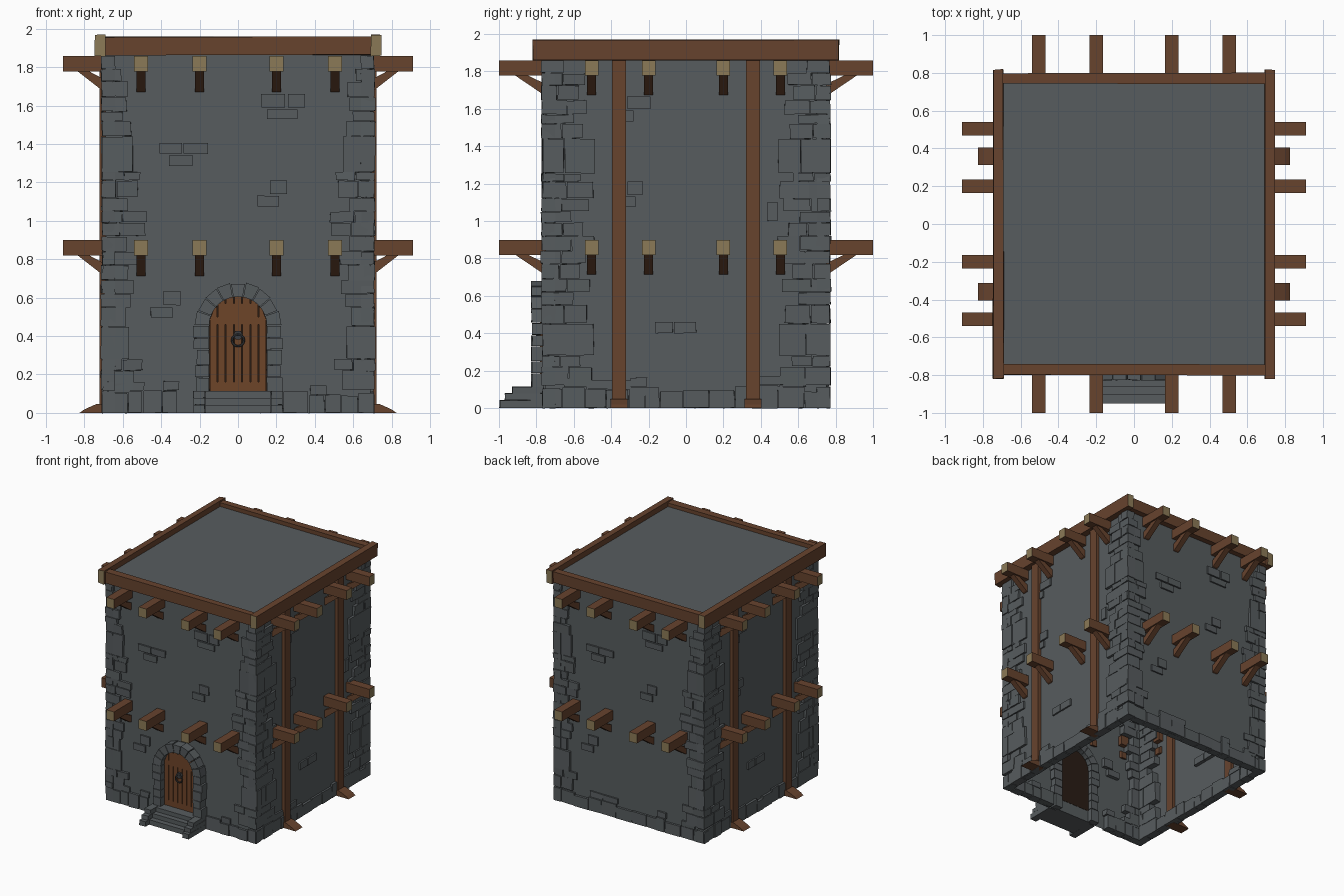
import bpy, bmesh, math, random
from mathutils import Matrix, Vector

if "Cube" in bpy.data.objects:
    bpy.data.objects.remove(bpy.data.objects["Cube"])

random.seed(4)
HX, HY = 0.69, 0.75          # half sizes of the wall shell


def material(name, rgb):
    m = bpy.data.materials.new(name)
    m.diffuse_color = (*rgb, 1)
    m.use_nodes = True
    m.node_tree.nodes["Principled BSDF"].inputs["Base Color"].default_value = m.diffuse_color
    return m


STONE = material("grey stone", (0.095, 0.107, 0.113))
WOOD = material("brown timber", (0.135, 0.056, 0.027))
CUT = material("pale cut wood", (0.26, 0.195, 0.095))
DOOR = material("door wood", (0.155, 0.058, 0.022))
DARK = material("dark gap", (0.022, 0.012, 0.007))
IRON = material("dark iron", (0.045, 0.047, 0.05))


def finish(bm, name, *mats):
    bmesh.ops.recalc_face_normals(bm, faces=bm.faces)
    me = bpy.data.meshes.new(name)
    bm.to_mesh(me)
    bm.free()
    for m in mats:
        me.materials.append(m)
    ob = bpy.data.objects.new(name, me)
    bpy.context.collection.objects.link(ob)
    return ob


def prism(bm, pts, vec, M=Matrix(), jit=0.0):
    """Extrude a polygon along vec, then place it with M."""
    vec = Vector(vec)
    wob = lambda: Vector([random.uniform(-jit, jit) for _ in range(3)])
    a = [bm.verts.new(M @ (Vector(p) + wob())) for p in pts]
    b = [bm.verts.new(M @ (Vector(p) + vec + wob())) for p in pts]
    n = len(pts)
    faces = [bm.faces.new(a), bm.faces.new(b[::-1])]
    faces += [bm.faces.new((a[i], a[(i + 1) % n], b[(i + 1) % n], b[i])) for i in range(n)]
    return faces


def box(bm, x, y, z, M=Matrix(), jit=0.0):
    return prism(bm, [(x[0], y[0], z[0]), (x[1], y[0], z[0]), (x[1], y[0], z[1]), (x[0], y[0], z[1])],
                 (0, y[1] - y[0], 0), M, jit)


# four wall frames: local -y points out of the wall, x runs along it
WALLS = [("front", 0, HY, HX), ("right", 90, HX, HY), ("back", 180, HY, HX), ("left", 270, HX, HY)]

# wall shell, open below
bm = bmesh.new()
fs = box(bm, (-HX, HX), (-HY, HY), (0, 1.925))
bmesh.ops.delete(bm, geom=[f for f in fs if max(v.co.z for v in f.verts) < 0.01], context='FACES_ONLY')
finish(bm, "wall_shell", STONE)

# heights of the corner courses with their widths on the front/back and on the sides
LEVELS = [0.12, .22, .28, .45, .55, .62, .69, .77, .84, .92, .99, 1.05, 1.12, 1.21, 1.255, 1.44,
          1.52, 1.57, 1.645, 1.725, 1.79, 1.86]
W_FRONT = [.17, .21, .15, .12, .15, .17, .14, .18, .13, .22, .23, .13, .19, .20, .16, .15, .11,
           .13, .14, .10, .06]
W_SIDE = [.27, .20, .27, .24, .17, .26, .20, .24, .28, .22, .16, .25, .27, .20, .28, .22, .17,
          .24, .20, .23, .12]
# loose stones: along, width, bottom, top
F_LOOSE = [(.12, .125, 1.59, 1.66), (.26, .09, 1.59, 1.66), (.15, .16, 1.53, 1.58),
           (-.41, .12, 1.35, 1.405), (-.285, .13, 1.35, 1.405), (-.36, .125, 1.285, 1.34),
           (.165, .09, 1.14, 1.21), (.10, .115, 1.075, 1.13), (-.39, .09, .56, .635),
           (-.455, .115, .495, .55)]
S_LOOSE = [(-.315, .125, 1.60, 1.665), (-.33, .05, 1.53, 1.59), (-.315, .085, 1.14, 1.21),
           (-.33, .06, 1.075, 1.13), (-.165, .095, .40, .46), (-.065, .12, .40, .46),
           (.435, .055, 1.0, 1.1)]

for name, ang, D, half in WALLS:
    M = Matrix.Rotation(math.radians(ang), 4, 'Z')
    front = name in ("front", "back")

    # corner stones
    bm = bmesh.new()
    for s in (-1, 1):
        for i, w in enumerate(W_FRONT if front else W_SIDE):
            z0, z1 = LEVELS[i] + .002, LEVELS[i + 1] - .002
            edge = half + .02 + random.uniform(-.005, .005)
            parts = [(edge, edge - w)]
            if w > .18:
                k = edge - w * random.uniform(.4, .6)
                parts = [(edge, k + .002), (k - .002, edge - w)]
            for a, b in parts:
                y = -(D + random.uniform(.014, .023))
                box(bm, (s * a, s * b), (y, -D + .05), (z0, z1), M, .003)
    finish(bm, name + "_corner_stones", STONE)

    # base course and scattered upper base stones
    bm = bmesh.new()
    u = -half - .02
    while u < half:
        w = random.uniform(.07, .15)
        e = min(u + w, half + .02)
        if half + .02 - e < .04:
            e = half + .02
        if not (name == "front" and e > -.22 and u < .22):
            h = random.uniform(.085, .12)
            out = random.uniform(.014, .022)
            box(bm, (u + .002, e - .002), (-D - out, -D + .05), (0, h), M, .002)
            if random.random() < .5 and abs(u) > .24:
                box(bm, (u + .01, e + .01), (-D - .014, -D + .05), (h + .003, h + .05), M, .002)
        u = e
    finish(bm, name + "_base_stones", STONE)

    # loose wall stones
    bm = bmesh.new()
    for u, w, z0, z1 in (F_LOOSE if front else S_LOOSE):
        box(bm, (u + .001, u + w - .001), (-D - .013, -D + .03), (z0, z1), M, .001)
    finish(bm, name + "_loose_stones", STONE)

    # projecting beams with pale ends and diagonal braces
    beams, braces = bmesh.new(), bmesh.new()
    tip = 1.0 if front else .91
    t = tip - D
    for top in (.899, 1.857):
        for u in (-.505, -.2, .2, .505):
            fs = box(beams, (u - .036, u + .036), (-tip, -D + .04), (top - .08, top), M)
            fs[0].material_index = 1
            zb = top - .075
            prof = [(-.03, zb - .12), (.015, zb - .105), (t * .68, zb), (t * .42, zb), (-.03, zb - .065)]
            prism(braces, [(u - .024, -D - o, z) for o, z in prof], (.048, 0, 0), M)
    finish(beams, name + "_beams", WOOD, CUT)
    finish(braces, name + "_beam_braces", WOOD)

    # side posts with splayed feet
    if not front:
        bm = bmesh.new()
        for u in (-.358, .358):
            box(bm, (u - .038, u + .038), (-.72, -.665), (0, 1.87), M)
            foot = [(.67, 0), (.825, 0), (.80, .018), (.735, .047), (.67, .047)]
            prism(bm, [(u - .046, -o, z) for o, z in foot], (.092, 0, 0), M)
        finish(bm, name + "_posts", WOOD)

# roof edge timbers, side ones longer with pale ends
for s, name in ((-1, "left"), (1, "right")):
    bm = bmesh.new()
    fs = box(bm, (s * .692, s * .746), (-.818, .818), (1.858, 1.968), jit=.003)
    fs[0].material_index = fs[1].material_index = 1
    finish(bm, name + "_roof_edge", WOOD, CUT)
for s, name in ((-1, "front"), (1, "back")):
    bm = bmesh.new()
    box(bm, (-.70, .70), (s * .742, s * .80), (1.864, 1.958), jit=.003)
    finish(bm, name + "_roof_edge", WOOD)

# door arch stones
bm = bmesh.new()
SPRING, RI, RO = .455, .150, .222
N = 9
for i in range(N):
    a0, a1 = math.pi * i / N + .012, math.pi * (i + 1) / N - .012
    am, ro = (a0 + a1) / 2, RO + random.uniform(-.006, .006)
    pts = [(r * math.cos(a), -.83 + random.uniform(0, .008), SPRING + r * math.sin(a))
           for r, a in ((RI, a0), (ro, a0), (ro, a1), (RI, a1), (RI, am))]
    prism(bm, pts, (0, .13, 0))
for s in (-1, 1):
    zs = [.0, .11, .185, .25, .33, .39, SPRING]
    for z0, z1 in zip(zs, zs[1:]):
        w = RO + random.uniform(-.008, .012)
        box(bm, (s * RI, s * w), (-.83 + random.uniform(0, .008), -.70), (z0 + .002, z1 - .002), jit=.001)
finish(bm, "door_arch", STONE)

# plank door on a dark backing
top = lambda x: SPRING + math.sqrt(max(RI ** 2 - x * x, 0))
bm = bmesh.new()
prism(bm, [(-RI, -.768, .10), (RI, -.768, .10)] +
      [(RI * math.cos(math.pi * i / 14), -.768, SPRING + RI * math.sin(math.pi * i / 14)) for i in range(15)],
      (0, .03, 0))
finish(bm, "door_backing", DARK)
bm = bmesh.new()
P = 7
for i in range(P):
    x0, x1 = -RI + 2 * RI * i / P + .003, -RI + 2 * RI * (i + 1) / P - .003
    xm = (x0 + x1) / 2
    prism(bm, [(x0, -.78, .11), (x1, -.78, .11), (x1, -.78, top(x1)), (xm, -.78, top(xm)), (x0, -.78, top(x0))],
          (0, .02, 0))
    if i < P - 1:      # planks joined at foot and head
        for z0, z1 in ((.11, .16), (.46, .57 if 0 < i < P - 2 else .5)):
            box(bm, (x1 - .001, x1 + .007), (-.779, -.765), (z0, z1))
finish(bm, "door_planks", DOOR)

# door ring and its plate
bpy.ops.mesh.primitive_torus_add(major_radius=.031, minor_radius=.006, major_segments=14, minor_segments=6,
                                 location=(0, -.797, .378), rotation=(math.pi / 2, 0, 0))
ring = bpy.context.object
ring.name = "door_ring"
ring.data.materials.append(IRON)
bm = bmesh.new()
hexa = [(.026 * math.cos(math.pi * i / 3), -.80, .405 + .026 * math.sin(math.pi * i / 3)) for i in range(6)]
prism(bm, hexa, (0, .03, 0))
finish(bm, "door_ring_plate", IRON)

# entrance steps with stepped side blocks
bm = bmesh.new()
for z0, z1, yc, ys in ((0, .042, -.95, -.997), (.042, .078, -.905, -.968), (.078, .113, -.86, -.93)):
    box(bm, (-.17, .17), (yc, -.74), (z0, z1))
    for s in (-1, 1):
        box(bm, (s * .172, s * .232), (ys, -.76), (z0, z1), jit=.002)
finish(bm, "entrance_steps", STONE)
